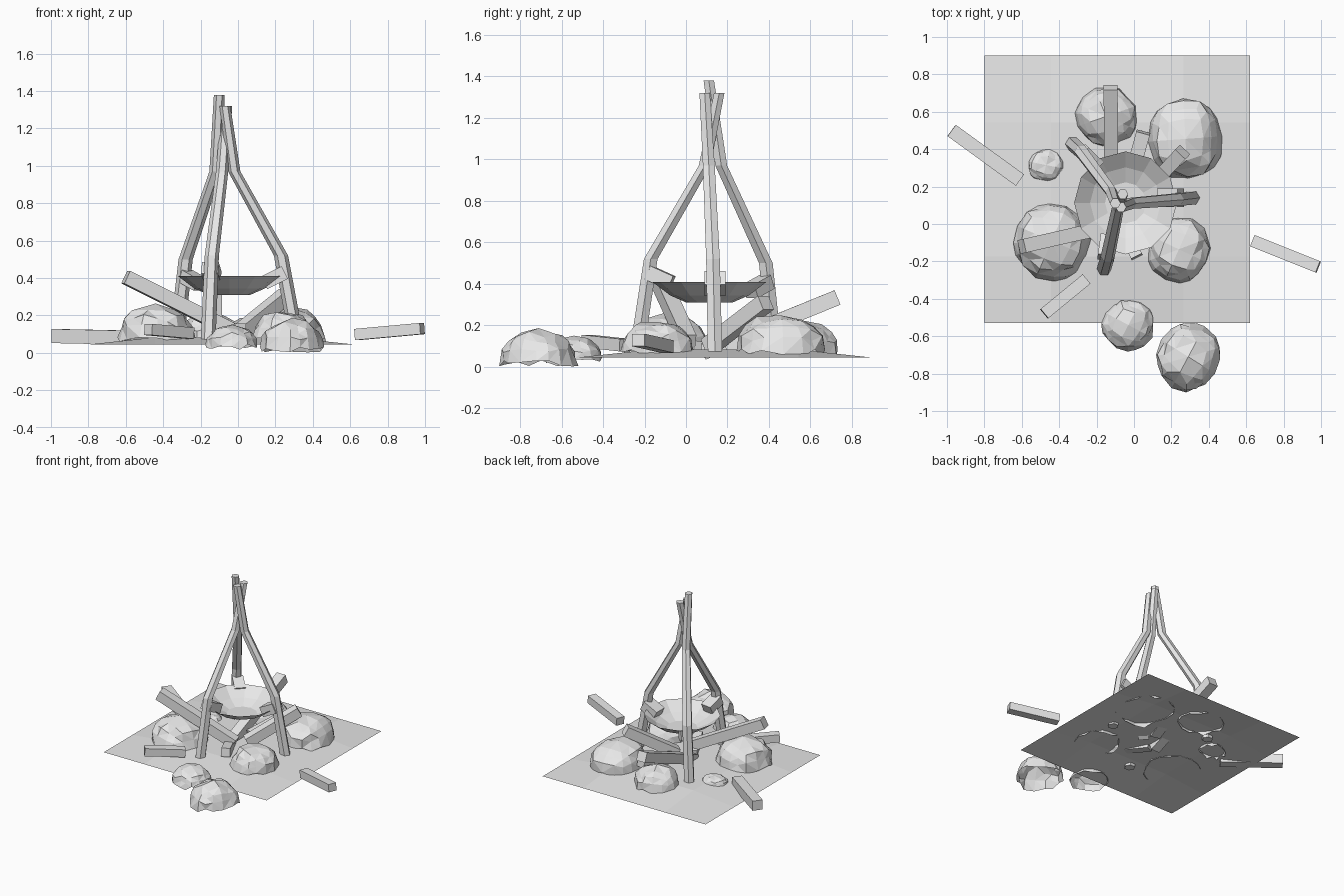
import bpy, bmesh, math, random
from mathutils import Vector, Matrix

if "Cube" in bpy.data.objects:
    bpy.data.objects.remove(bpy.data.objects["Cube"])

random.seed(4)
grey = bpy.data.materials.new("plain_grey")
grey.use_nodes = True
colour = (0.8, 0.8, 0.8, 1)
grey.diffuse_color = colour
grey.node_tree.nodes["Principled BSDF"].inputs["Base Color"].default_value = colour


def finish(name, bm, fix_normals=True):
    if fix_normals:
        bmesh.ops.recalc_face_normals(bm, faces=bm.faces)
    mesh = bpy.data.meshes.new(name)
    bm.to_mesh(mesh)
    bm.free()
    mesh.materials.append(grey)
    obj = bpy.data.objects.new(name, mesh)
    bpy.context.collection.objects.link(obj)


def log(name, start, end, width=0.075, height=0.075):
    """Square billet running between two points."""
    a, b = Vector(start), Vector(end)
    along = (b - a).normalized()
    side = along.cross(Vector((0, 0, 1))).normalized()
    up = side.cross(along)
    turn = Matrix((along, side, up)).transposed().to_4x4()
    size = Matrix.Diagonal(((b - a).length, width, height, 1))
    bm = bmesh.new()
    bmesh.ops.create_cube(bm, size=1, matrix=Matrix.Translation((a + b) / 2) @ turn @ size)
    finish(name, bm)


def loft(rings, cap_top):
    """Join rings of points with quads and close the bottom."""
    bm = bmesh.new()
    loops = [[bm.verts.new(p) for p in ring] for ring in rings]
    n = len(loops[0])
    for lower, upper in zip(loops, loops[1:]):
        for i in range(n):
            j = (i + 1) % n
            bm.faces.new((lower[i], lower[j], upper[j], upper[i]))
    bm.faces.new(loops[0][::-1])
    if cap_top:
        bm.faces.new(loops[-1])
    return bm


def ring(centre, radius, sides):
    x, y, z = centre
    return [(x + radius * math.cos(math.tau * i / sides),
             y + radius * math.sin(math.tau * i / sides), z) for i in range(sides)]


def pole(name, path):
    radii = (0.04, 0.038, 0.033, 0.029)
    finish(name, loft([ring(p, r, 6) for p, r in zip(path, radii)], True))


def rock(name, x, y, rx, ry, base, top):
    """Lumpy faceted dome, open underneath, with an uneven lower edge."""
    bm = bmesh.new()
    bmesh.ops.create_cube(bm, size=2)
    bmesh.ops.subdivide_edges(bm, edges=bm.edges, cuts=3, use_grid_fill=True)
    buried = [f for f in bm.faces if f.calc_center_median().z < 0]
    bmesh.ops.delete(bm, geom=buried, context='FACES')
    turn = Matrix.Rotation(random.uniform(0, 1.5), 3, 'Z')
    for v in bm.verts:
        rim = v.co.z < 0.01
        p = turn @ v.co.normalized() * random.uniform(0.92, 1.06)
        # fuller shoulders than a plain sphere
        grow = max(0.01, math.hypot(p.x, p.y)) ** -0.15
        z = base + p.z * (top - base)
        if rim:
            z += random.uniform(-0.015, 0.02)
        v.co = (x + p.x * rx * grow, y + p.y * ry * grow, z)
    bmesh.ops.triangulate(bm, faces=bm.faces)
    finish(name, bm)


# Ground sheet, gently raised inside its border
bm = bmesh.new()
bmesh.ops.create_grid(bm, x_segments=4, y_segments=4, size=1)
for v in bm.verts:
    inner = max(abs(v.co.x), abs(v.co.y)) < 0.9
    v.co = (-0.09 + v.co.x * 0.71, 0.185 + v.co.y * 0.715, 0.083 if inner else 0.045)
finish("ground", bm, False)

# Tripod poles
pole("back_right_pole", [(-0.33, 0.43, 0.06), (-0.28, 0.385, 0.5), (-0.12, 0.17, 0.97), (-0.1, 0.11, 1.38)])
pole("left_pole", [(0.315, 0.14, 0.06), (0.23, 0.13, 0.52), (-0.02, 0.11, 0.97), (-0.07, 0.09, 1.32)])
pole("front_pole", [(-0.16, -0.24, 0.06), (-0.14, -0.17, 0.52), (-0.085, 0.09, 0.97), (-0.06, 0.16, 1.32)])

# Short pegs on the poles that carry the pan
log("left_peg", (0.25, 0.14, 0.43), (0.14, 0.14, 0.375), 0.1, 0.075)
log("front_peg", (-0.15, -0.18, 0.455), (-0.135, -0.07, 0.405), 0.09, 0.07)
log("back_right_peg", (-0.28, 0.39, 0.41), (-0.2, 0.31, 0.365), 0.08, 0.07)

# Open shallow pan
pan_rings = [ring((-0.045, 0.113, z), r, 12) for r, z in ((0.11, 0.31), (0.19, 0.345), (0.275, 0.41))]
finish("pan", loft(pan_rings, False), False)

# Firewood leaning inward and scattered around
log("back_log", (-0.125, 0.73, 0.335), (-0.12, 0.08, 0.07))
log("right_log", (-0.6, -0.12, 0.405), (-0.03, 0.01, 0.12))
log("left_log", (0.26, 0.385, 0.31), (0.0, 0.11, 0.1))
log("rear_low_log", (0.05, 0.49, 0.15), (-0.03, 0.2, 0.1))
log("front_low_log", (0.015, -0.175, 0.125), (-0.1, 0.06, 0.09), 0.065, 0.065)
log("loose_back_right_log", (-0.975, 0.5, 0.09), (-0.61, 0.235, 0.082))
log("loose_left_log", (0.635, -0.09, 0.098), (0.985, -0.23, 0.13), 0.065, 0.06)
log("loose_front_log", (-0.48, -0.48, 0.125), (-0.255, -0.295, 0.105), 0.065, 0.06)

# Fire ring stones: position, radii, lower edge and top
stones = {
    "back_stone": (-0.15, 0.575, 0.17, 0.16, 0.065, 0.215),
    "back_left_stone": (0.275, 0.455, 0.2, 0.225, 0.065, 0.26),
    "small_right_stone": (-0.47, 0.315, 0.1, 0.09, 0.06, 0.12),
    "right_stone": (-0.44, -0.09, 0.21, 0.21, 0.065, 0.255),
    "left_stone": (0.24, -0.135, 0.17, 0.175, 0.065, 0.225),
    "small_front_stone": (-0.03, -0.54, 0.14, 0.14, 0.03, 0.145),
    "front_stone": (0.29, -0.71, 0.17, 0.185, 0.015, 0.18),
}
for name, place in stones.items():
    rock(name, *place)
